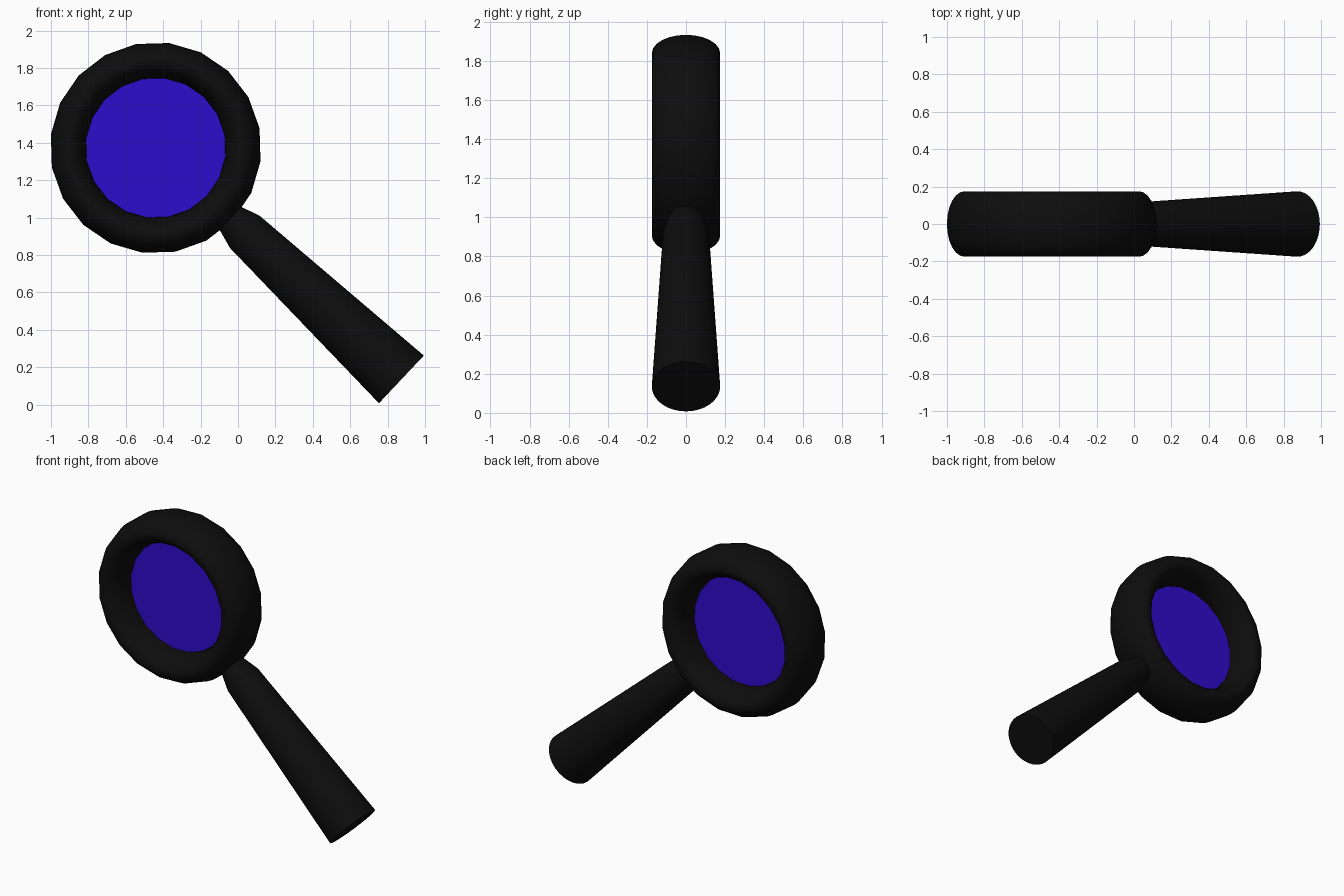
import bpy
import bmesh
import math
from mathutils import Matrix, Vector

cube = bpy.data.objects.get("Cube")
if cube:
    bpy.data.objects.remove(cube, do_unlink=True)

CENTRE = Vector((-0.44, 0, 1.373))   # middle of the lens
TILT = math.radians(43.3)            # handle slope below horizontal


def material(name, colour):
    mat = bpy.data.materials.new(name)
    mat.use_nodes = True
    mat.diffuse_color = colour
    mat.node_tree.nodes["Principled BSDF"].inputs["Base Color"].default_value = colour
    return mat


def lathe(name, profile, sides, mat, closed=False):
    """Spin (radius, height) points round the z axis."""
    bm = bmesh.new()
    rings = []
    for i in range(sides):
        a = math.tau * i / sides
        rings.append([bm.verts.new((r * math.cos(a), r * math.sin(a), h)) for r, h in profile])
    count = len(profile)
    for i in range(sides):
        a, b = rings[i], rings[(i + 1) % sides]
        for j in range(count if closed else count - 1):
            k = (j + 1) % count
            bm.faces.new((a[j], b[j], b[k], a[k]))
    if not closed:
        bm.faces.new([ring[0] for ring in rings])
        bm.faces.new([ring[-1] for ring in rings])
    bmesh.ops.recalc_face_normals(bm, faces=bm.faces)
    mesh = bpy.data.meshes.new(name)
    bm.to_mesh(mesh)
    bm.free()
    mesh.materials.append(mat)
    obj = bpy.data.objects.new(name, mesh)
    bpy.context.collection.objects.link(obj)
    bpy.ops.object.select_all(action="DESELECT")
    obj.select_set(True)
    bpy.context.view_layer.objects.active = obj
    bpy.ops.object.shade_smooth_by_angle(angle=math.radians(30))
    return obj


black = material("black", (0.004, 0.004, 0.004, 1))
blue = material("lens blue", (0.027, 0.004, 0.6, 1))

# Upright disc orientation, with one ring corner pointing down the handle
upright = (Matrix.Translation(CENTRE) @ Matrix.Rotation(TILT, 4, "Y")
           @ Matrix.Rotation(math.pi / 2, 4, "X"))

# Frame: a coarse ring with an oval section, deeper than it is thick
oval = [(0.47 + 0.095 * math.cos(math.tau * i / 24), 0.175 * math.sin(math.tau * i / 24))
        for i in range(24)]
frame = lathe("lens_frame", oval, 20, black, closed=True)
frame.matrix_world = upright

# Lens: thin flat disc seated in the frame
lens = lathe("lens", [(0.385, -0.004), (0.385, 0.004)], 40, blue)
lens.matrix_world = upright

# Handle: flared grip with a narrow neck running into the frame
grip = [(0.06, 0.47), (0.117, 0.655), (0.175, 1.805)]
handle = lathe("handle", grip, 32, black)
handle.matrix_world = Matrix.Translation(CENTRE) @ Matrix.Rotation(math.pi / 2 + TILT, 4, "Y")
